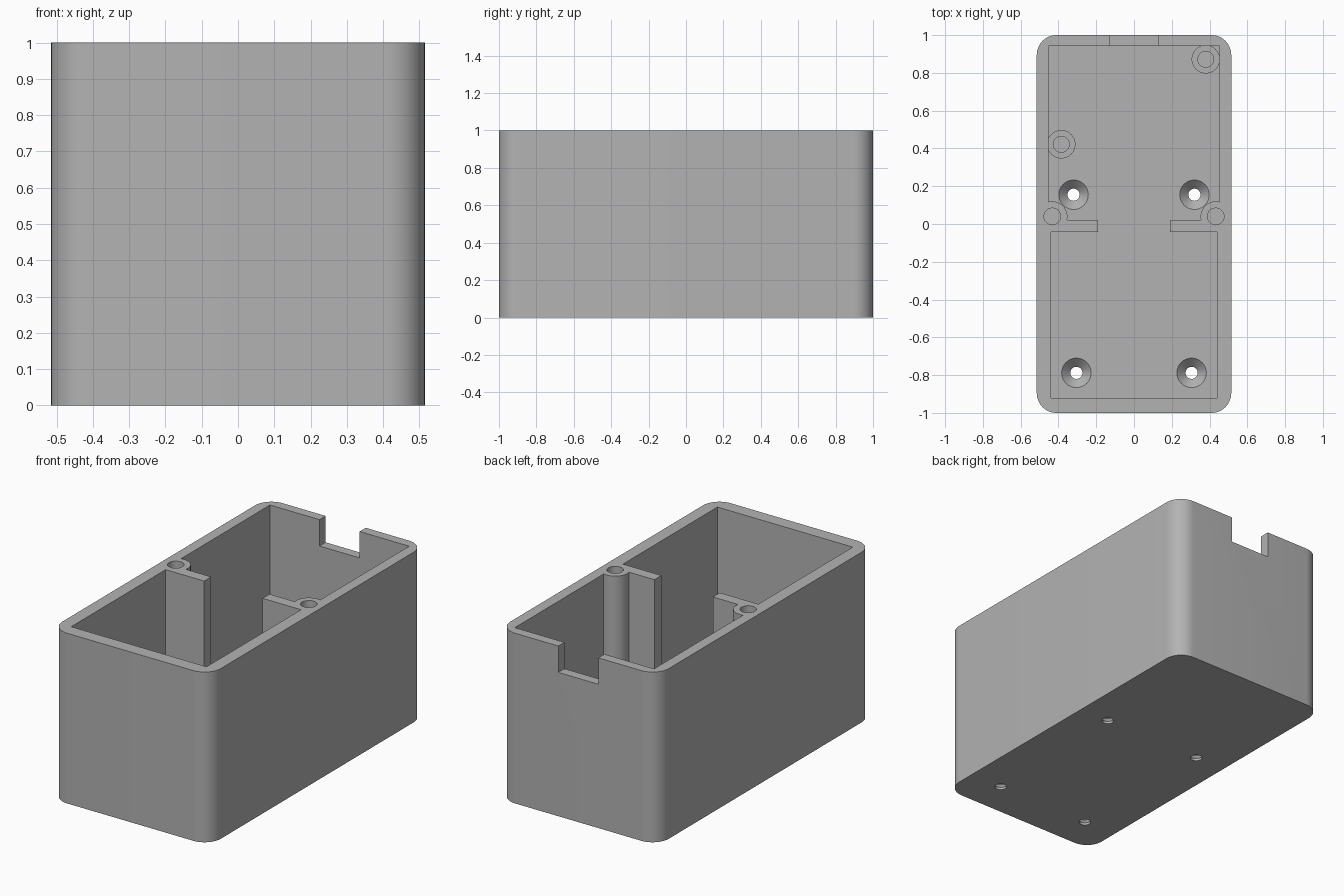
import bpy, bmesh
from math import cos, sin, pi, radians, asin, acos

if "Cube" in bpy.data.objects:
    bpy.data.objects.remove(bpy.data.objects["Cube"], do_unlink=True)

GREY = (0.45, 0.45, 0.45, 1)
plastic = bpy.data.materials.new("grey plastic")
plastic.use_nodes = True
plastic.diffuse_color = GREY
plastic.node_tree.nodes["Principled BSDF"].inputs["Base Color"].default_value = GREY

FLOOR = 0.06


def arc(cx, cy, r, a0, a1, n=12):
    return [(cx + r * cos(a0 + (a1 - a0) * i / n), cy + r * sin(a0 + (a1 - a0) * i / n))
            for i in range(n + 1)]


def loft(name, rings):
    """Closed solid through a stack of (outline, z) rings with capped ends."""
    bm = bmesh.new()
    loops = [[bm.verts.new((x, y, z)) for x, y in outline] for outline, z in rings]
    n = len(loops[0])
    for low, high in zip(loops, loops[1:]):
        for i in range(n):
            j = (i + 1) % n
            bm.faces.new((low[i], low[j], high[j], high[i]))
    bm.faces.new(loops[0])
    bm.faces.new(loops[-1])
    bmesh.ops.recalc_face_normals(bm, faces=bm.faces)
    mesh = bpy.data.meshes.new(name)
    bm.to_mesh(mesh)
    bm.free()
    mesh.materials.append(plastic)
    obj = bpy.data.objects.new(name, mesh)
    bpy.context.collection.objects.link(obj)
    return obj


def turned(name, x, y, profile):
    """Round solid from (radius, height) pairs."""
    return loft(name, [(arc(x, y, r, 0, 2 * pi, 40)[:-1], z) for r, z in profile])


def select(obj):
    bpy.ops.object.select_all(action="DESELECT")
    obj.select_set(True)
    bpy.context.view_layer.objects.active = obj


def cut(obj, cutter):
    select(obj)
    mod = obj.modifiers.new("cut", "BOOLEAN")
    mod.operation, mod.solver, mod.object = "DIFFERENCE", "EXACT", cutter
    bpy.ops.object.modifier_apply(modifier=mod.name)
    bpy.data.objects.remove(cutter, do_unlink=True)


# Outer case with rounded vertical corners
W, L, R = 0.515, 1.0, 0.105
outline = []
for k, (sx, sy) in enumerate([(1, 1), (-1, 1), (-1, -1), (1, -1)]):
    outline += arc(sx * (W - R), sy * (L - R), R, k * pi / 2, (k + 1) * pi / 2)
case = loft("case", [(outline, 0), (outline, 1)])

# Cavity: two bays joined between partition stubs with rounded screw bosses
BX, BY, BR, WALL = 0.4325, 0.04, 0.08, 0.4525
STUB_Y = 0.022
right_side = [(0.44, -0.92), (0.44, -0.043), (0.19, -0.043), (0.19, STUB_Y)]
right_side += arc(BX, BY, BR, pi + asin((BY - STUB_Y) / BR), acos((WALL - BX) / BR))
right_side += [(WALL, 0.943)]
cavity = right_side + [(-x, y) for x, y in reversed(right_side)]
cut(case, loft("cavity_cutter", [(cavity, FLOOR), (cavity, 1.1)]))

# Cable notch in the back wall
notch = [(-0.13, 0.9), (0.13, 0.9), (0.13, 1.1), (-0.13, 1.1)]
cut(case, loft("notch_cutter", [(notch, 0.845), (notch, 1.1)]))

# Lid screw holes in the bosses and countersunk holes in the floor
for side in (-1, 1):
    cut(case, turned("boss_hole_cutter", side * BX, BY, [(0.044, 0.6), (0.044, 1.1)]))
    for x, y in ((0.32, 0.155), (0.305, -0.788)):
        cut(case, turned("floor_hole_cutter", side * x, y,
                         [(0.032, -0.05), (0.032, 0.014), (0.078, FLOOR), (0.078, FLOOR + 0.02)]))

# Short board standoffs with blind holes
parts = [case]
for name, x, y in (("back_standoff", 0.38, 0.872), ("middle_standoff", -0.385, 0.422)):
    standoff = turned(name, x, y, [(0.075, FLOOR - 0.01), (0.075, 0.2)])
    cut(standoff, turned("standoff_hole_cutter", x, y, [(0.042, FLOOR), (0.042, 0.3)]))
    parts.append(standoff)

for obj in parts:
    select(obj)
    bpy.ops.object.shade_smooth_by_angle(angle=radians(30))
